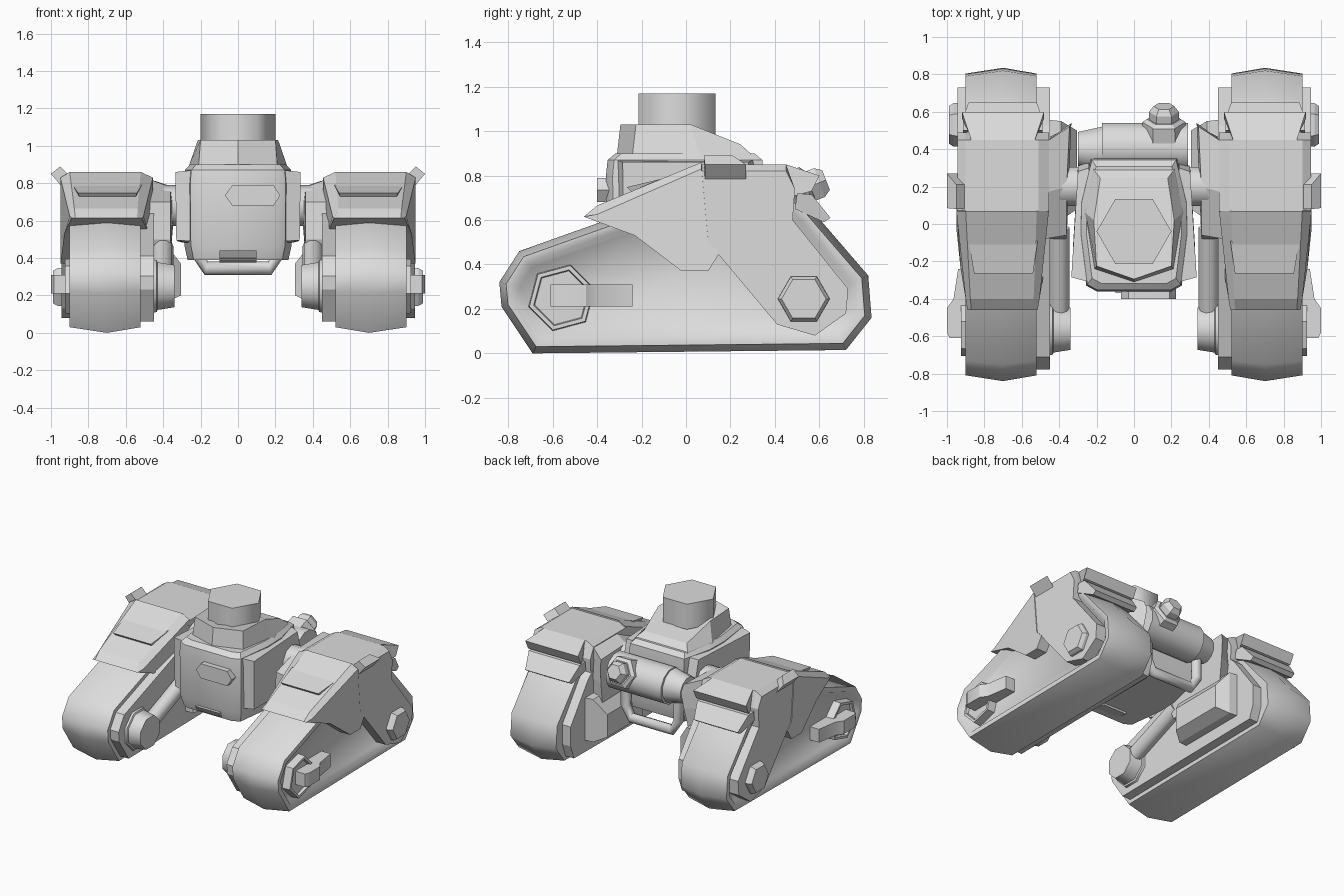
import bpy, bmesh, math
from mathutils import Vector

if "Cube" in bpy.data.objects:
    bpy.data.objects.remove(bpy.data.objects["Cube"])

grey = bpy.data.materials.new("hull grey")
grey.diffuse_color = (0.72, 0.72, 0.72, 1)
grey.use_nodes = True
grey.node_tree.nodes["Principled BSDF"].inputs["Base Color"].default_value = grey.diffuse_color


def loft(name, rings, mirror=False, smooth=0):
    """Skin equal-length rings of points and cap both ends."""
    bm = bmesh.new()
    vs = [[bm.verts.new(p) for p in r] for r in rings]
    n = len(vs[0])
    for a, b in zip(vs, vs[1:]):
        for i in range(n):
            j = (i + 1) % n
            bm.faces.new((a[i], a[j], b[j], b[i]))
    bm.faces.new(vs[0])
    bm.faces.new(vs[-1][::-1])
    bmesh.ops.recalc_face_normals(bm, faces=bm.faces)
    me = bpy.data.meshes.new(name)
    bm.to_mesh(me)
    bm.free()
    me.materials.append(grey)
    if smooth:
        for p in me.polygons:
            p.use_smooth = True
        me.set_sharp_from_angle(angle=math.radians(smooth))
    ob = bpy.data.objects.new(name, me)
    bpy.context.collection.objects.link(ob)
    if mirror:
        ob.modifiers.new("mirror", 'MIRROR').use_mirror_merge = False
    return ob


def side(name, pts, x0, x1, mirror=True, smooth=0):
    """Extrude a (y, z) profile across x."""
    return loft(name, [[(x, y, z) for y, z in pts] for x in (x0, x1)], mirror, smooth)


def ring(c, axis, r, n=6, rot=0):
    c, q = Vector(c), Vector(axis).to_track_quat('Z', 'Y')
    return [c + q @ Vector((r * math.cos(t), r * math.sin(t), 0))
            for t in (math.radians(rot) + 2 * math.pi * i / n for i in range(n))]


def turned(name, stations, n=6, rot=0, mirror=False, smooth=0):
    """Loft polygons given as (centre, radius) along a straight axis."""
    axis = Vector(stations[-1][0]) - Vector(stations[0][0])
    return loft(name, [ring(c, axis, r, n, rot) for c, r in stations], mirror, smooth)


# --- Track units (built on +x, mirrored) ---
belt = [(-.84, .32), (-.75, .46), (-.23, .645), (0, .73), (.43, .77), (.57, .64), (.82, .35),
        (.835, .16), (.72, .015), (-.69, 0), (-.83, .21)]


def inset(pts, d):
    out, n = [], len(pts)
    for i in range(n):
        a, b, c = (Vector(pts[k % n]) for k in (i - 1, i, i + 1))
        u, v = (b - a).normalized(), (c - b).normalized()
        m = (Vector((u.y, -u.x)) + Vector((v.y, -v.x))).normalized()
        out.append(tuple(b + m * d / max(.4, m.dot(Vector((u.y, -u.x))))))
    return out


# Crowned belt with a recessed outer side
loft("track_belt", [[(x, y, z) for y, z in inset(belt, d)] for x, d in
                    ((.52, .03), (.7, 0), (.9, .03), (.9, .065), (.865, .09))], True, 55)
side("inner_side_plate", [(min(y, .73), z) for y, z in inset(belt, .06)], .45, .60)

# Rear armour wraps the back half of each track
rear = [(.06, .85), (.45, .85), (.49, .74), (.48, .60), (.73, .29), (.72, .18),
        (.58, .08), (.41, .13), (.1, .5)]
low = [(y, z - (.03 if z > .8 else 0)) for y, z in rear]
loft("rear_armour", [[(x, y, z) for y, z in p] for x, p in
                     ((.455, low), (.51, rear), (.90, rear), (.945, low))], True)

# Front armour slopes down over the track and narrows at the nose
front = [(-.46, .615), (-.40, .665), (.07, .86), (.10, .50), (.15, .45), (.10, .37),
         (-.02, .37), (-.23, .53)]


def front_ring(inner, edge):
    pts = []
    for i, (y, z) in enumerate(front):
        t = max(0, (-y - .1) / .36)
        lo, hi = (.455 + .06 * t, .95 - .06 * t) if edge else (.52 + .02 * t, .90 - .03 * t)
        drop = (0, .04, .03)[i] if edge and i < 3 else 0
        pts.append((lo if inner else hi, y, z - drop))
    return pts


loft("front_armour", [front_ring(True, True), front_ring(True, False),
                      front_ring(False, False), front_ring(False, True)], True)

# Raised wedge on the front slope, undercut at its lip
loft("front_wedge", [[(.54, -.265, .748), (.515, -.09, .79), (.55, -.235, .715)],
                     [(.855, -.265, .748), (.885, -.09, .79), (.845, -.235, .715)]], True)

# Rear visor and hanging flap
loft("rear_visor", [[(x + s, .45, .85), (x, .60, .80), (x, .565, .73), (x + s, .46, .70)]
                    for x, s in ((.48, .05), (.92, -.05))], True)
loft("rear_flap", [[(x, .50, .72), (x, .565, .715), (x + s, .65, .61), (x + s, .62, .59),
                    (x, .49, .65)] for x, s in ((.49, .03), (.915, -.03))], True)

# Tilted fin on each outer shoulder
loft("shoulder_fin", [[(.90, y0, .84), (.95, y0, .89), (1.0, y1, .85), (.945, y1, .785)]
                      for y0, y1 in ((.08, .085), (.21, .27))], True)

# Outer hubs and the bent bar
turned("front_hub", [((.85, -.56, .25), .155), ((.925, -.56, .25), .15), ((.925, -.56, .25), .13),
                     ((.905, -.56, .25), .125)], rot=15, mirror=True)
bar = [(.86, -.61), (.985, -.61), (1.0, -.58), (1.0, -.45), (.965, -.40), (.94, -.24), (.86, -.24)]
loft("hub_bar", [[(x, y, z) for x, y in bar] for z in (.21, .31)], True, 30)
turned("rear_hub", [((.92, .53, .245), .118), ((.965, .53, .245), .116), ((.99, .53, .245), .10)],
       rot=0, mirror=True)

# Inner hubs, piston and drive housings
turned("inner_hub", [((.50, -.56, .25), .165), ((.435, -.56, .25), .15), ((.43, -.56, .25), .138),
                     ((.34, -.56, .25), .122)], 8, 22.5, True, 50)
turned("piston", [((.40, -.50, .27), .055), ((.40, -.02, .46), .055)], 10, 0, True, 50)
loft("inner_shoulder", [
    [(.48, -.02, .36), (.37, -.02, .36), (.36, .48, .42), (.48, .45, .42)],
    [(.48, -.08, .50), (.36, -.08, .50), (.345, .52, .60), (.48, .45, .60)],
    [(.48, -.08, .70), (.36, -.06, .70), (.335, .54, .72), (.48, .43, .74)],
    [(.50, .16, .83), (.36, .20, .78), (.345, .52, .78), (.50, .42, .83)]], True)
loft("drive_housing", [
    [(.48, .02, .16), (.48, .56, .16), (.48, .56, .48), (.48, .02, .48)],
    [(.39, .02, .16), (.39, .55, .16), (.39, .55, .48), (.39, .02, .48)],
    [(.305, .08, .20), (.305, .50, .20), (.305, .50, .37), (.305, .08, .37)]], True)
turned("shoulder_axle", [((.20, .20, .68), .11), ((.45, .20, .68), .11)], 10, 18, True, 50)


# --- Torso ---
def plan(pts, z, s=1.0):
    """Symmetric plan outline from its +x half, front to back."""
    half = [(x * s, y * s, z) for x, y in pts]
    return half + [(-x, y, z) for x, y, z in reversed(half)]


body = [(.20, -.36), (.255, -.33), (.29, -.05), (.285, .12), (.23, .35)]
loft("torso", [plan(body, .39, .93), plan(body, .47, .99), plan(body, .80),
               plan(body, .87, .98), plan(body, .90, .88)], smooth=30)
side("torso_belly_hatch", [(-.345, .40), (-.37, .44), (-.2, .44), (-.2, .375)], -.1, .1, False)

# Armoured cheeks either side of the torso
loft("cheek_plate", [
    [(.24, y, z) for y, z in ((-.30, .49), (-.31, .87), (.30, .87), (.33, .74), (.24, .50), (-.1, .47))],
    [(x, y, z) for x, y, z in ((.33, -.28, .495), (.335, -.285, .86), (.30, .28, .86),
                               (.30, .31, .74), (.305, .22, .51), (.325, -.1, .49))]], True)

# Offset front hatch
loft("front_hatch", [[(x, y, z) for x, z in ((-.07, .735), (-.03, .79), (.19, .79), (.225, .735),
                                             (.19, .68), (-.03, .68))] for y in (-.30, -.40)])

# Collar and turret drum
base = [(0, -.315, .87), (.215, -.245, .87), (.27, .06, .87), (.22, .30, .87)]
waist = [(0, -.31, .90), (.21, -.24, .90), (.26, .06, .90), (.215, .29, .90)]
top = [(0, -.295, 1.03), (.20, -.225, 1.03), (.215, .02, 1.03), (.18, .245, .94)]


def mirrored(half):
    return half + [(-x, y, z) for x, y, z in reversed(half) if x > 0]


loft("collar", [mirrored(base), mirrored(waist), mirrored(top)])
turned("turret_drum", [((0, -.04, .98), .20), ((0, -.04, 1.17), .20)], rot=0, smooth=65)

# --- Rear machinery ---
turned("rear_tank", [((-.17, .41, .68), .135), ((.29, .41, .68), .135)], 12, 15, smooth=40)
turned("tank_cone", [((-.17, .40, .68), .125), ((-.30, .40, .68), .095)], 12, 15, smooth=40)
turned("valve_base", [((.16, .43, .70), .12), ((.16, .545, .745), .115), ((.16, .56, .75), .09)])
turned("valve_cap", [((.16, .54, .745), .08), ((.16, .60, .768), .08), ((.16, .63, .78), .055)])

# Bent tube handle beneath the tank
path = [Vector(p) for p in ((-.22, .40, .66), (-.22, .40, .43), (-.17, .40, .345),
                            (.17, .40, .345), (.22, .40, .43), (.22, .40, .66))]
tube = []
for i, p in enumerate(path):
    d = (path[min(i + 1, 5)] - path[max(i - 1, 0)]).normalized()
    u = Vector((0, 1, 0))
    w = d.cross(u)
    tube.append([p + .037 * (u * math.cos(t) + w * math.sin(t))
                 for t in (math.pi * k / 4 for k in range(8))])
loft("rear_handle", tube, smooth=60)
